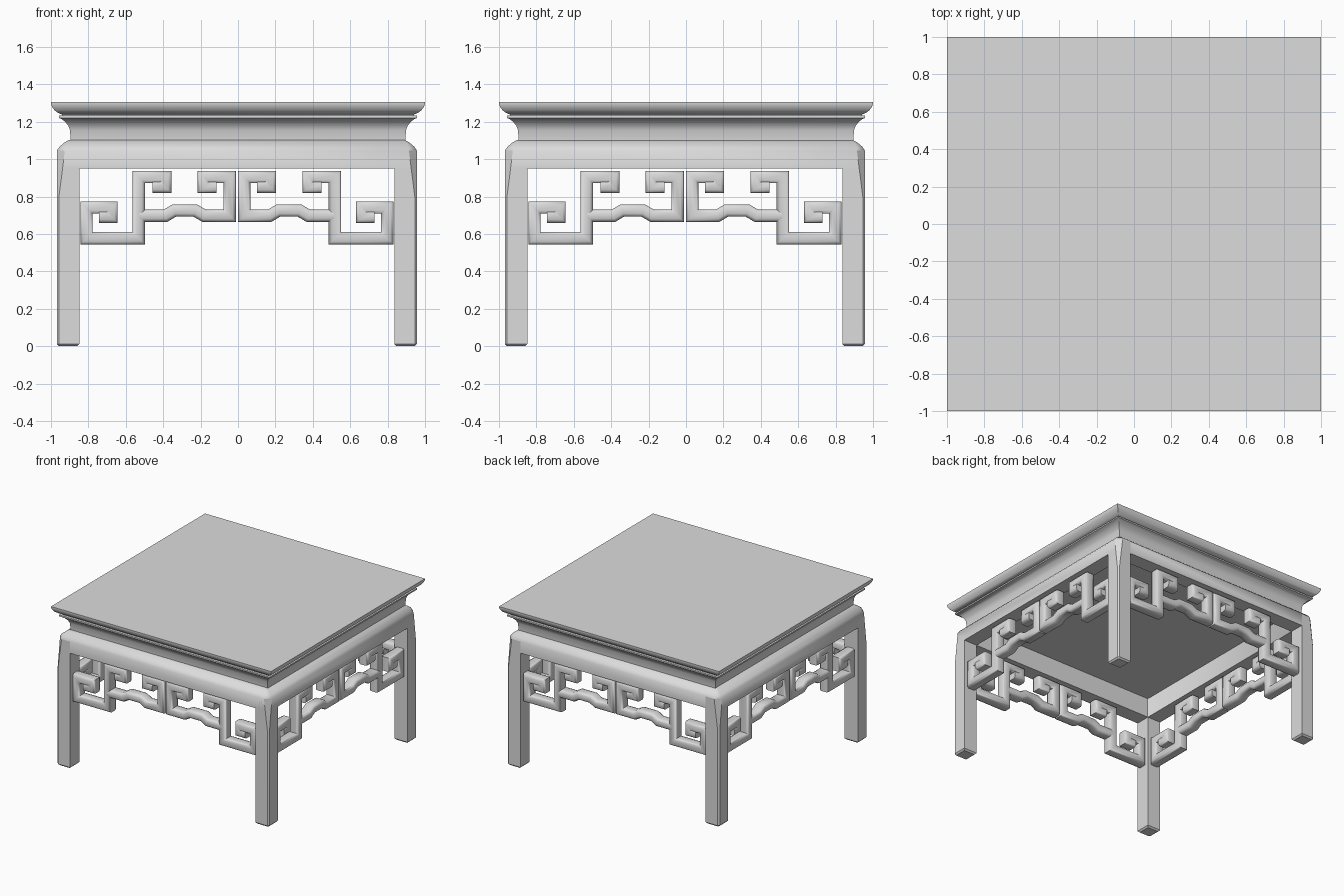
import bpy, bmesh
from math import radians, pi
from mathutils import Vector

if "Cube" in bpy.data.objects:
    bpy.data.objects.remove(bpy.data.objects["Cube"])

grey = bpy.data.materials.new("light_grey")
grey.use_nodes = True
grey.diffuse_color = (0.715, 0.715, 0.715, 1)
grey.node_tree.nodes["Principled BSDF"].inputs["Base Color"].default_value = (0.715, 0.715, 0.715, 1)

BASE = Vector((-0.006, -0.006, 0))   # centre of the legs and frame


def finish(bm, name, location=(0, 0, 0), smooth=40):
    """Turn a bmesh into a shaded object with the material."""
    bmesh.ops.recalc_face_normals(bm, faces=bm.faces)
    mesh = bpy.data.meshes.new(name)
    bm.to_mesh(mesh)
    bm.free()
    mesh.materials.append(grey)
    obj = bpy.data.objects.new(name, mesh)
    bpy.context.collection.objects.link(obj)
    obj.location = location
    bpy.ops.object.select_all(action='DESELECT')
    obj.select_set(True)
    bpy.context.view_layer.objects.active = obj
    bpy.ops.object.shade_smooth_by_angle(angle=radians(smooth))
    return obj


def skin(bm, rings, closed=False):
    """Bridge successive rings; cap the ends unless the loop is closed."""
    pairs = list(zip(rings, rings[1:]))
    if closed:
        pairs.append((rings[-1], rings[0]))
    for a, b in pairs:
        for i in range(len(a)):
            j = (i + 1) % len(a)
            bm.faces.new((a[i], a[j], b[j], b[i]))
    if not closed:
        bm.faces.new(rings[0])
        bm.faces.new(rings[-1])


# Solid table top with moulded edge, bead and narrow waist
bm = bmesh.new()
skin(bm, [[bm.verts.new((r * x, r * y, z)) for x, y in ((-1, -1), (1, -1), (1, 1), (-1, 1))]
          for r, z in (
    (1.0, 1.306), (1.0, 1.296), (0.993, 1.278), (0.98, 1.26), (0.96, 1.246), (0.94, 1.238),
    (0.94, 1.233), (0.957, 1.232), (0.957, 1.22), (0.943, 1.214), (0.925, 1.2),
    (0.908, 1.18), (0.898, 1.155), (0.895, 1.10), (0.87, 1.10), (0.87, 1.11))])
finish(bm, "table_top")

# Apron frame, flush with the legs, with sloped shoulder and cut corners
bm = bmesh.new()
rings = []
for r, cut, z in ((0.897, 0.008, 1.102), (0.92, 0.016, 1.09), (0.948, 0.03, 1.067),
                  (0.963, 0.043, 1.045), (0.963, 0.031, 0.95),
                  (0.842, 0.005, 0.95), (0.842, 0.005, 1.11)):
    k = r - cut
    rings.append([bm.verts.new((x, y, z)) for x, y in (
        (-k, -r), (k, -r), (r, -k), (r, k), (k, r), (-k, r), (-r, k), (-r, -k))])
skin(bm, rings, closed=True)
finish(bm, "apron", BASE, 45)

# Four legs; the outer corner chamfer widens towards the shoulder
for i, name in enumerate(("front_right", "front_left", "back_left", "back_right")):
    bm = bmesh.new()
    rings = []
    for lo, hi, cut, z in ((0.854, 0.951, 0.008, 0), (0.842, 0.963, 0.012, 0.012),
                           (0.842, 0.963, 0.012, 0.8), (0.842, 0.963, 0.043, 1.045),
                           (0.842, 0.89, 0.01, 1.10)):
        k = hi - cut
        rings.append([bm.verts.new((x, y, z)) for x, y in (
            (lo, lo), (hi, lo), (hi, k), (k, hi), (lo, hi))])
    skin(bm, rings)
    leg = finish(bm, name + "_leg", BASE, 30)
    leg.rotation_euler.z = pi + i * pi / 2

# Fretwork: rounded bar swept along mitred key paths
SECTION = [(0.033, 0.025), (0.028, 0.038), (0.016, 0.045), (-0.016, 0.045), (-0.028, 0.038),
           (-0.033, 0.025)]
SECTION += [(-u, -w) for u, w in SECTION]
INNER_KEY = [(0.108, 0.852), (0.177, 0.852), (0.177, 0.904), (0.039, 0.904), (0.039, 0.697),
             (0.175, 0.697), (0.222, 0.725), (0.335, 0.725), (0.382, 0.697), (0.52, 0.697)]
OUTER_KEY = [(0.452, 0.852), (0.383, 0.852), (0.383, 0.904), (0.524, 0.904), (0.524, 0.577),
             (0.804, 0.577), (0.804, 0.741), (0.670, 0.741), (0.670, 0.692), (0.736, 0.692)]


def sweep(bm, path, side):
    pts = [Vector((x * side, z)) for x, z in path]
    normals = [Vector((a.y - b.y, b.x - a.x)).normalized() for a, b in zip(pts, pts[1:])]
    rings = []
    for i, p in enumerate(pts):
        n1, n2 = normals[max(i - 1, 0)], normals[min(i, len(normals) - 1)]
        miter = (n1 + n2) / (1 + n1.dot(n2))
        rings.append([bm.verts.new((p.x + miter.x * u, w - 0.90, p.y + miter.y * u))
                      for u, w in SECTION])
    skin(bm, rings)


for i, name in enumerate(("front", "left", "back", "right")):
    bm = bmesh.new()
    for side in (1, -1):
        sweep(bm, INNER_KEY, side)
        sweep(bm, OUTER_KEY, side)
    fret = finish(bm, name + "_fretwork", BASE, 50)
    fret.rotation_euler.z = i * pi / 2
